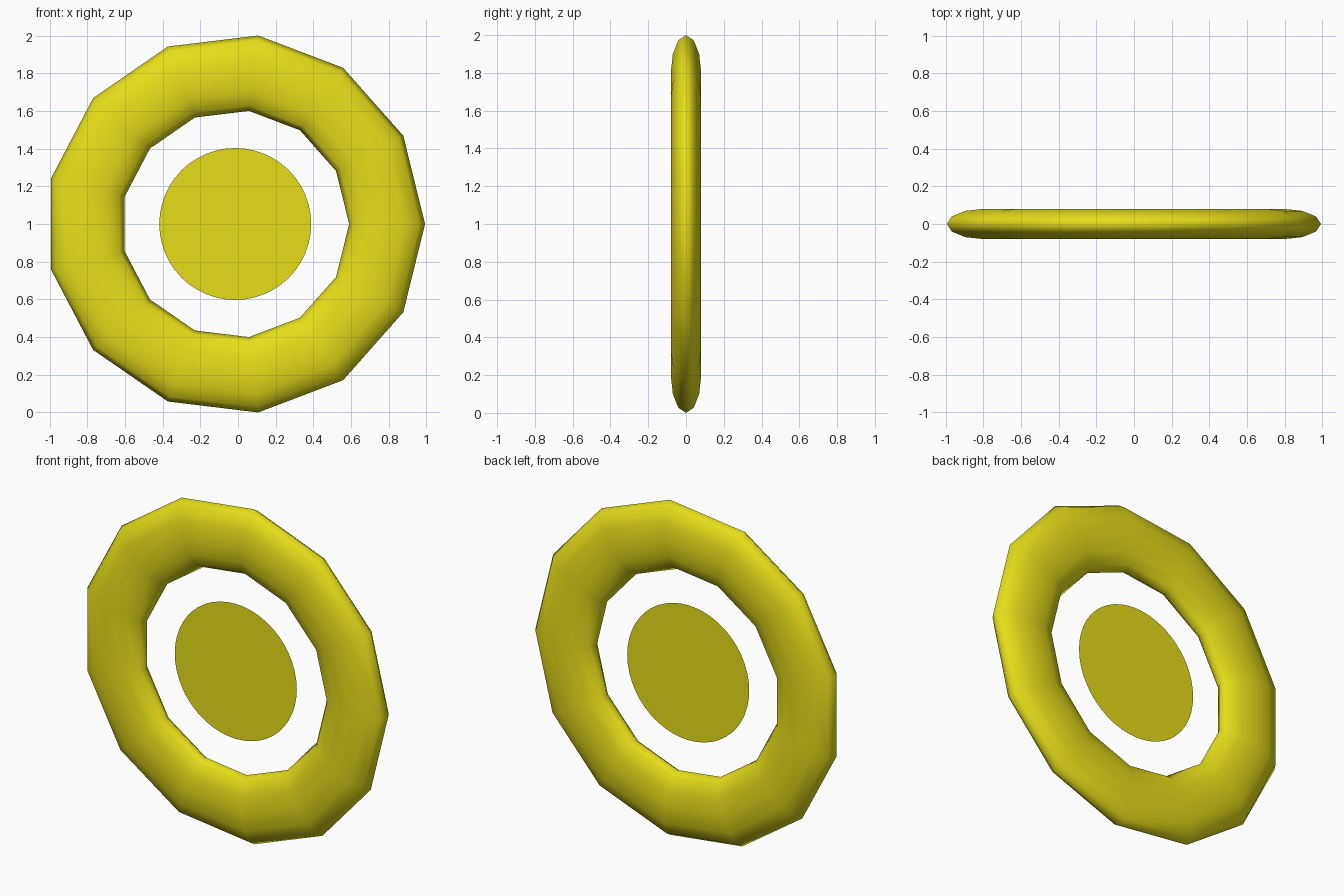
import bpy
from math import pi

if "Cube" in bpy.data.objects:
    bpy.data.objects.remove(bpy.data.objects["Cube"])

R = 1.0073            # outer radius of the 13-sided ring
CENTRE = (-0.0147, 0, 1.0)

yellow = bpy.data.materials.new("yellow")
yellow.diffuse_color = (0.8, 0.73, 0.01, 1)
yellow.use_nodes = True
yellow.node_tree.nodes["Principled BSDF"].inputs["Base Color"].default_value = yellow.diffuse_color


def finish(name, scale):
    obj = bpy.context.object
    obj.name = name
    obj.scale = scale
    bpy.ops.object.transform_apply(location=False, rotation=True, scale=True)
    obj.data.materials.append(yellow)
    return obj


# Outer ring: low-poly torus flattened front to back, a vertex pointing to +x
bpy.ops.mesh.primitive_torus_add(
    location=CENTRE, rotation=(pi / 2, 0, 0),
    major_segments=13, minor_segments=12,
    major_radius=0.8 * R, minor_radius=0.2 * R)
finish("outer_ring", (1, 1, 0.4))
bpy.ops.object.shade_smooth()

# Centre disc: a flat filled circle floating in the ring
bpy.ops.mesh.primitive_circle_add(
    vertices=48, radius=0.4 * R, fill_type='NGON',
    location=CENTRE, rotation=(pi / 2, 0, 0))
finish("centre_disc", (1, 1, 1))
